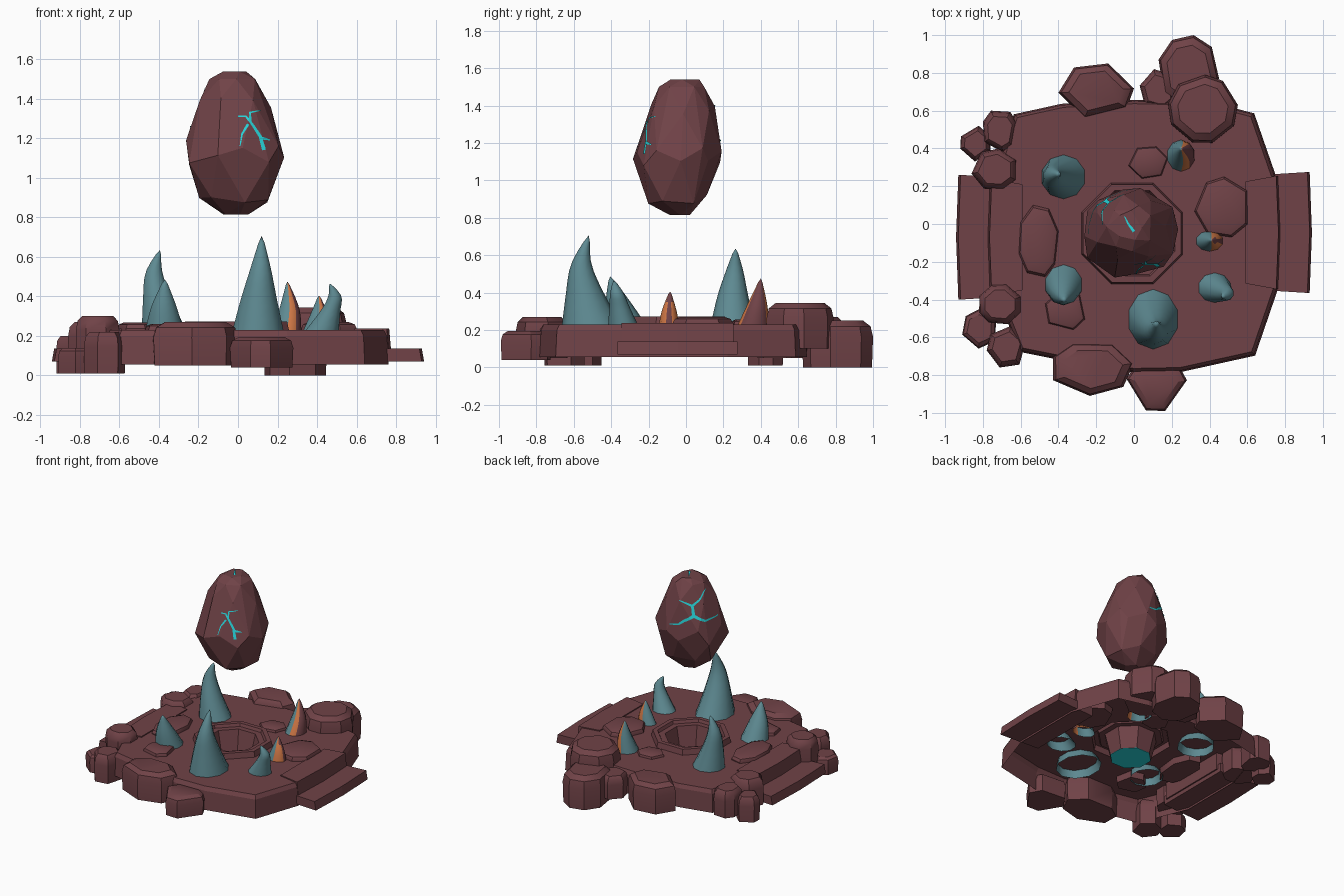
import bpy, bmesh, math, random
from mathutils import Vector
from mathutils.bvhtree import BVHTree

if "Cube" in bpy.data.objects:
    bpy.data.objects.remove(bpy.data.objects["Cube"])


def material(name, rgb):
    m = bpy.data.materials.new(name)
    m.diffuse_color = (*rgb, 1)
    m.use_nodes = True
    m.node_tree.nodes["Principled BSDF"].inputs["Base Color"].default_value = m.diffuse_color
    return m


BROWN = material("brown rock", (0.162, 0.055, 0.063))
TEAL = material("teal horn", (0.112, 0.254, 0.287))
ORANGE = material("orange shell", (0.638, 0.188, 0.061))
CYAN = material("cyan glow", (0.021, 0.68, 0.716))


def finish(name, bm, mats, smooth=None, normals=True):
    if normals:
        bmesh.ops.recalc_face_normals(bm, faces=bm.faces)
    me = bpy.data.meshes.new(name)
    bm.to_mesh(me)
    bm.free()
    ob = bpy.data.objects.new(name, me)
    bpy.context.collection.objects.link(ob)
    for m in mats:
        me.materials.append(m)
    if smooth:
        bpy.ops.object.select_all(action='DESELECT')
        ob.select_set(True)
        bpy.context.view_layer.objects.active = ob
        bpy.ops.object.shade_smooth_by_angle(angle=math.radians(smooth))
    return ob


def loft(bm, rings, cap_start=False, cap_end=False):
    """Skin a list of equal-length point rings."""
    vs = [[bm.verts.new(p) for p in r] for r in rings]
    for a, b in zip(vs, vs[1:]):
        n = len(a)
        for i in range(n):
            bm.faces.new((a[i], a[(i + 1) % n], b[(i + 1) % n], b[i]))
    if cap_start:
        bm.faces.new(vs[0][::-1])
    if cap_end:
        bm.faces.new(vs[-1])
    return vs


# Hollow platform with a stepped octagonal well in the middle
CX, CY = -0.01, -0.05
outline = [(.755, -.05), (.755, .22), (.63, .58), (.4, .64), (.0, .65), (-.38, .63),
           (-.63, .575), (-.75, .2), (-.75, -.05), (-.75, -.3), (-.6, -.67), (-.3, -.73),
           (.0, -.78), (.25, -.775), (.635, -.69), (.755, -.34)]


def octagon(r, z):
    out = []
    for i in range(16):
        a = i * math.pi / 8
        k = r if i % 2 else r * math.cos(math.pi / 8)
        out.append((CX + k * math.cos(a), CY + k * math.sin(a), z))
    return out


bm = bmesh.new()
loft(bm, [[(x * 1.01, y * 1.01, .055) for x, y in outline],
          [(x, y, .2) for x, y in outline],
          [(x * .98, y * .98, .23) for x, y in outline],
          octagon(.29, .23), octagon(.28, .272), octagon(.245, .272),
          octagon(.235, .25), octagon(.19, .25), octagon(.15, .09)])
# make sure normals point up and out on this open shell
bmesh.ops.recalc_face_normals(bm, faces=bm.faces)
bm.faces.ensure_lookup_table()
if bm.faces[50].normal.z < 0:
    bmesh.ops.reverse_faces(bm, faces=bm.faces)
finish("platform", bm, [BROWN], normals=False)

# Glowing floor of the well
bm = bmesh.new()
loft(bm, [octagon(.15, .088), octagon(.15, .093)], True, True)
finish("well_glow", bm, [CYAN])


# Boulders: irregular tapered prisms
def boulder(name, x0, x1, y0, y1, z0, z1, sides=7, seed=1, top=.72, shoulder=.65):
    rnd = random.Random(seed)
    cx, cy, rx, ry = (x0 + x1) / 2, (y0 + y1) / 2, (x1 - x0) / 2, (y1 - y0) / 2
    pts = []
    off = rnd.random()
    for i in range(sides):
        a = (i + off + rnd.uniform(-.2, .2)) * 2 * math.pi / sides
        pts.append((math.cos(a), math.sin(a)))
    # stretch to fill the given bounds
    lx, hx = min(p[0] for p in pts), max(p[0] for p in pts)
    ly, hy = min(p[1] for p in pts), max(p[1] for p in pts)
    pts = [((p[0] - lx) / (hx - lx) * 2 - 1, (p[1] - ly) / (hy - ly) * 2 - 1) for p in pts]
    h = z1 - z0
    rings = [[(cx + p[0] * rx * s, cy + p[1] * ry * s, z0 + h * t) for p in pts]
             for t, s in ((0, .97), (shoulder, 1), (shoulder + (1 - shoulder) * .65, .93), (1, top))]
    bm = bmesh.new()
    loft(bm, rings, True, True)
    finish(name, bm, [BROWN], 35)


boulders = [
    ("back_boulder", -.40, .0, .56, .85, .05, .27, 6, 4),
    ("back_small_boulder", .03, .22, .6, .82, .05, .22, 6, 5),
    ("back_low_boulder", .13, .45, .62, 1.0, .0, .25, 8, 6),
    ("back_high_boulder", .18, .55, .43, .79, .1, .345, 9, 7),
    ("back_left_rock_1", -.80, -.62, .38, .6, .05, .25, 7, 8),
    ("back_left_rock_2", -.92, -.76, .33, .52, .01, .2, 6, 9),
    ("back_left_rock_3", -.86, -.62, .18, .4, .06, .27, 7, 10),
    ("front_left_rock_1", -.82, -.6, -.53, -.32, .1, .3, 8, 11),
    ("front_left_rock_2", -.91, -.73, -.66, -.45, .01, .14, 6, 12),
    ("front_left_rock_3", -.78, -.57, -.76, -.54, .01, .22, 6, 13),
    ("front_boulder", -.43, .0, -.91, -.63, .05, .27, 7, 14),
    ("front_low_boulder", -.04, .28, -.99, -.72, .04, .195, 6, 15),
    ("left_flat_rock", -.61, -.40, -.28, .1, .18, .268, 8, 16),
    ("right_flat_rock", .32, .6, -.07, .25, .18, .27, 7, 17),
    ("back_flat_rock", -.03, .18, .24, .41, .18, .255, 6, 18),
    ("front_left_flat_rock", -.47, -.26, -.56, -.35, .18, .26, 6, 19),
]
for b in boulders:
    boulder(*b)


# Stepped stone ledges at both sides
def ledge(name, side, x_in, x_out, y0, y1, z0, z1, flare):
    bm = bmesh.new()
    mid = (y0 + y1) / 2
    plan = [(x_in, y0 + flare), (x_out, y0), (x_out + .012, mid), (x_out, y1), (x_in, y1 - flare)]
    loft(bm, [[(side * x, y, z0) for x, y in plan],
              [(side * (x - (.012 if x > x_in else 0)), y, z1) for x, y in plan]], True, True)
    finish(name, bm, [BROWN])


for side, label, y0, y1 in ((1, "right", -.365, .275), (-1, "left", -.4, .26)):
    ledge(label + "_lower_ledge", side, .6, .93, y0, y1, .07, .137, .02)
    ledge(label + "_upper_ledge", side, .59, .765, y0 + .02, y1 - .02, .1, .238, .03)


# Curved horns: smooth tapering tubes along a short path, open below
def horn(name, path, shell=False, sides=10):
    bm = bmesh.new()
    rings = []
    steps = 10
    n = len(path) - 1
    for s in range(steps):
        t = s / steps * n
        i = int(t)
        f = t - i
        p = [Vector(path[min(max(i + k, 0), n)]) for k in (-1, 0, 1, 2)]
        q = .5 * (2 * p[1] + (p[2] - p[0]) * f + (2 * p[0] - 5 * p[1] + 4 * p[2] - p[3]) * f * f
                  + (3 * p[1] - p[0] - 3 * p[2] + p[3]) * f ** 3)
        rings.append([(q[0] + q[3] * math.cos(a), q[1] + q[4] * math.sin(a), q[2])
                      for a in (2 * math.pi * (k + .5) / sides for k in range(sides))])
    vs = loft(bm, rings)
    tip = bm.verts.new(path[-1][:3])
    for k in range(sides):
        bm.faces.new((vs[-1][k], vs[-1][(k + 1) % sides], tip))
    bm.normal_update()
    if shell:  # teal towards -x, orange band, brown rind towards +x
        for f in bm.faces:
            nx = f.normal.x / max(f.normal.xy.length, 1e-6)
            f.material_index = 0 if nx < .1 else (1 if nx < .75 else 2)
    finish(name, bm, [TEAL, ORANGE, BROWN] if shell else [TEAL], 50, normals=False)


# path points: x, y, z, radius x, radius y
horn("front_horn", [(.1, -.49, .17, .15, .18), (.105, -.535, .37, .1, .11),
                    (.115, -.56, .55, .052, .055), (.12, -.52, .705, .006, .006)])
horn("back_left_horn", [(-.36, .25, .17, .135, .13), (-.405, .25, .37, .08, .085),
                        (-.425, .26, .52, .045, .045), (-.395, .265, .635, .006, .006)])
horn("front_left_horn", [(-.37, -.3, .17, .115, .125), (-.375, -.36, .34, .07, .07),
                         (-.37, -.405, .485, .006, .006)])
horn("front_right_horn", [(.4, -.325, .17, .11, .095), (.465, -.355, .32, .055, .055),
                          (.49, -.37, .4, .035, .035), (.465, -.385, .465, .005, .005)])
horn("back_shell_horn", [(.24, .35, .17, .085, .1), (.26, .38, .33, .055, .055),
                         (.25, .4, .475, .004, .004)], True)
horn("right_shell_horn", [(.39, -.09, .17, .09, .065), (.41, -.09, .3, .05, .04),
                          (.41, -.085, .405, .004, .004)], True)

# Floating faceted stone: hull of staggered rings (z, x min, x max, y min, y max)
rnd = random.Random(5)
bm = bmesh.new()
for j, (z, xa, xb, ya, yb) in enumerate([
        (.815, -.08, .05, -.09, .02), (.9, -.19, .17, -.2, .11), (1.09, -.275, .225, -.285, .175),
        (1.17, -.255, .235, -.255, .185), (1.38, -.205, .16, -.19, .15),
        (1.5, -.14, .1, -.14, .1), (1.538, -.09, .04, -.09, .07)]):
    sides = 7 if 0 < j < 6 else 5
    for i in range(sides):
        a = 2 * math.pi * (i + .5 * (j % 2) + rnd.uniform(-.15, .15)) / sides
        bm.verts.new(((xa + xb) / 2 + (xb - xa) / 2 * math.cos(a) * 1.04,
                      (ya + yb) / 2 + (yb - ya) / 2 * math.sin(a) * 1.04,
                      z + (rnd.uniform(-.025, .025) if 0 < j < 5 else 0)))
res = bmesh.ops.convex_hull(bm, input=bm.verts)
bmesh.ops.delete(bm, geom=[v for v in bm.verts if not v.link_faces], context='VERTS')
bmesh.ops.dissolve_limit(bm, angle_limit=math.radians(9), verts=bm.verts, edges=bm.edges)
bm.normal_update()
tree = BVHTree.FromBMesh(bm)
finish("floating_stone", bm, [BROWN])


# Glowing cracks: thin strips projected on to the stone
def cracks(name, eye, right, up, lines):
    eye, right, up = Vector(eye).normalized(), Vector(right), Vector(up)
    bm = bmesh.new()
    for width, pts in lines:
        hits = []
        for a, b in zip(pts, pts[1:]):
            for k in range(9):
                u, v = (a[m] + (b[m] - a[m]) * k / 8 for m in (0, 1))
                loc, nor, *_ = tree.ray_cast(right * u + up * v + Vector((-.02, -.05, 0)) + eye * 3, -eye)
                if loc and (not hits or (loc - hits[-1][0]).length > 1e-4):
                    hits.append((loc, nor))
        rows = []
        for k, (p, n) in enumerate(hits):
            d = hits[min(k + 1, len(hits) - 1)][0] - hits[max(k - 1, 0)][0]
            s = n.cross(d).normalized() * width * (1 - .75 * k / len(hits))
            rows.append([bm.verts.new(p + n * .005 + s * e) for e in (1, -1)])
        for a, b in zip(rows, rows[1:]):
            bm.faces.new((a[0], a[1], b[1], b[0]))
    finish(name, bm, [CYAN], normals=False)


cracks("front_cracks", (0, -1, 0), (1, 0, 0), (0, 0, 1), [
    (.011, [(.15, 1.14), (.13, 1.21), (.09, 1.27), (.06, 1.31), (.02, 1.31)]),
    (.007, [(.08, 1.28), (.08, 1.33), (.13, 1.34)]),
    (.007, [(.07, 1.27), (.04, 1.22), (.03, 1.16)]),
    (.008, [(.14, 1.2), (.18, 1.19)])])
cracks("back_cracks", (-.57, .82, 0), (-.82, -.57, 0), (0, 0, 1), [
    (.012, [(.01, 1.29), (.0, 1.36), (.05, 1.4), (.09, 1.46)]),
    (.009, [(.0, 1.36), (-.09, 1.4)]),
    (.012, [(.01, 1.29), (-.06, 1.25), (-.1, 1.22), (-.16, 1.21)]),
    (.012, [(.01, 1.29), (.09, 1.25), (.18, 1.26)])])
cracks("top_crack", (0, 0, 1), (1, 0, 0), (0, 1, 0), [
    (.008, [(.02, .01), (-.01, .05), (-.03, .09)])])
